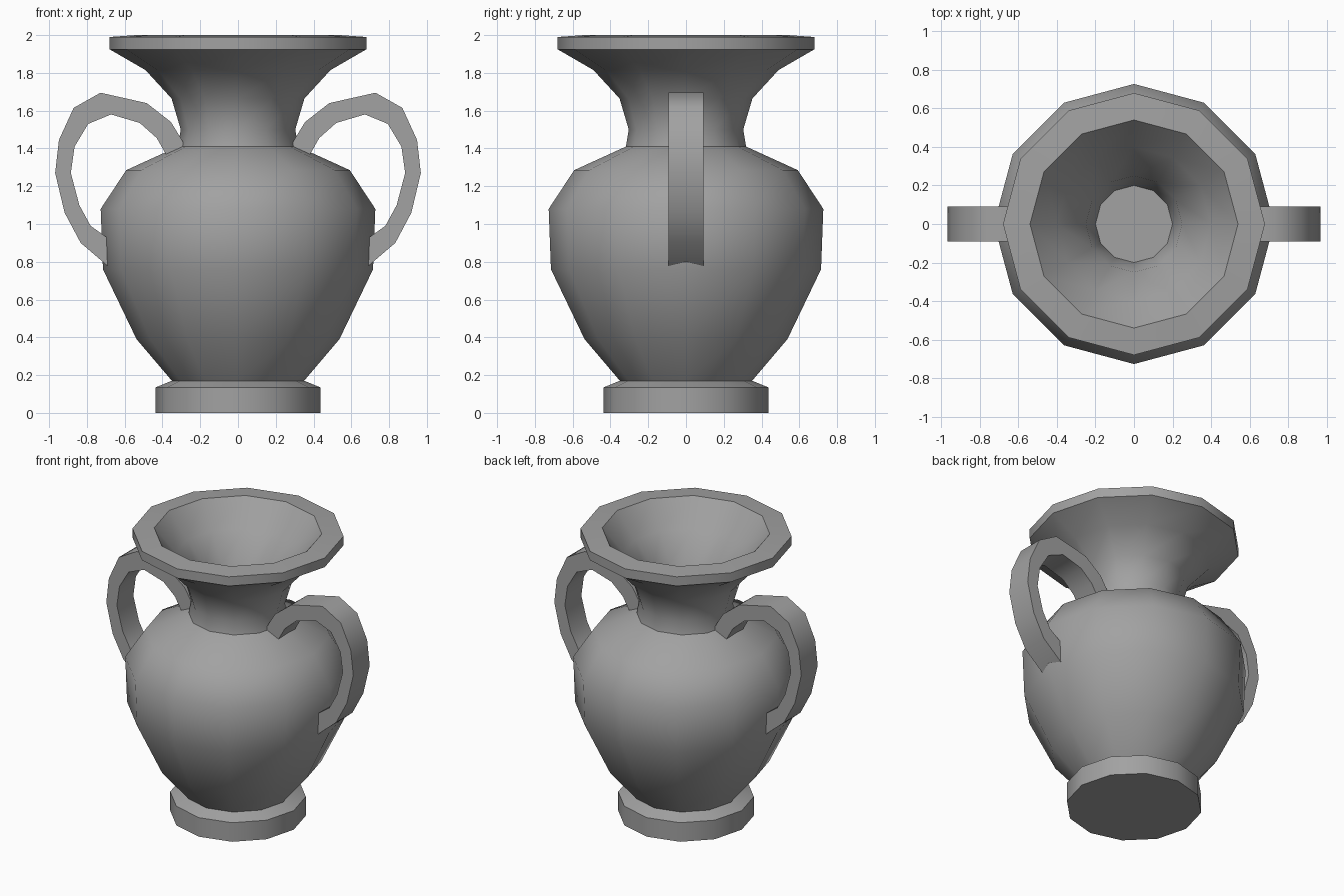
import bpy, bmesh, math

if "Cube" in bpy.data.objects:
    bpy.data.objects.remove(bpy.data.objects["Cube"])

SIDES = 12

# Dark grey clay
clay = bpy.data.materials.new("dark_clay")
clay.diffuse_color = (0.36, 0.36, 0.36, 1.0)
clay.use_nodes = True
clay.node_tree.nodes["Principled BSDF"].inputs["Base Color"].default_value = clay.diffuse_color


def finish(name, bm):
    bmesh.ops.recalc_face_normals(bm, faces=bm.faces)
    mesh = bpy.data.meshes.new(name)
    bm.to_mesh(mesh)
    bm.free()
    mesh.materials.append(clay)
    obj = bpy.data.objects.new(name, mesh)
    bpy.context.collection.objects.link(obj)
    bpy.ops.object.select_all(action='DESELECT')
    obj.select_set(True)
    bpy.context.view_layer.objects.active = obj
    bpy.ops.object.shade_smooth_by_angle(angle=math.radians(48))
    return obj


def lathe(name, profile):
    """Revolve (radius, z) rings, capping the first and last ring."""
    bm = bmesh.new()
    rings = []
    for r, z in profile:
        rings.append([bm.verts.new((r * math.cos(2 * math.pi * i / SIDES),
                                    r * math.sin(2 * math.pi * i / SIDES), z))
                      for i in range(SIDES)])
    for a, b in zip(rings, rings[1:]):
        for i in range(SIDES):
            j = (i + 1) % SIDES
            bm.faces.new((a[i], a[j], b[j], b[i]))
    bm.faces.new(rings[0])
    bm.faces.new(rings[-1])
    return finish(name, bm)


def strap(name, outer, inner, half_width, side):
    """Rectangular band between an outer and an inner outline in xz."""
    bm = bmesh.new()
    loops = []
    for (ox, oz), (ix, iz) in zip(outer, inner):
        loops.append([bm.verts.new((side * x, y, z)) for x, y, z in (
            (ox, -half_width, oz), (ox, half_width, oz),
            (ix, half_width, iz), (ix, -half_width, iz))])
    for a, b in zip(loops, loops[1:]):
        for i in range(4):
            j = (i + 1) % 4
            bm.faces.new((a[i], a[j], b[j], b[i]))
    bm.faces.new(loops[0])
    bm.faces.new(loops[-1])
    return finish(name, bm)


# Vase: foot, belly, neck, flared rim and inside of the mouth
lathe("vase_body", [
    (0.437, 0.0), (0.437, 0.135), (0.35, 0.17),
    (0.537, 0.39), (0.715, 0.76), (0.727, 1.08), (0.592, 1.285), (0.318, 1.41),
    (0.303, 1.50), (0.352, 1.665), (0.49, 1.815), (0.68, 1.925),
    (0.68, 1.99), (0.54, 2.0),
    (0.40, 1.83), (0.25, 1.66), (0.20, 1.40)])

# Handles: ends run into the neck and belly
outer = [(0.24, 1.34), (0.30, 1.45), (0.355, 1.54), (0.483, 1.64), (0.728, 1.695),
         (0.87, 1.615), (0.948, 1.445), (0.968, 1.27), (0.918, 1.06),
         (0.833, 0.90), (0.64, 0.735)]
inner = [(0.33, 1.29), (0.385, 1.375), (0.43, 1.455), (0.52, 1.535), (0.672, 1.58),
         (0.793, 1.53), (0.865, 1.41), (0.885, 1.27), (0.84, 1.10),
         (0.78, 0.99), (0.64, 0.89)]
for name, side in (("right_handle", 1), ("left_handle", -1)):
    strap(name, outer, inner, 0.092, side)
